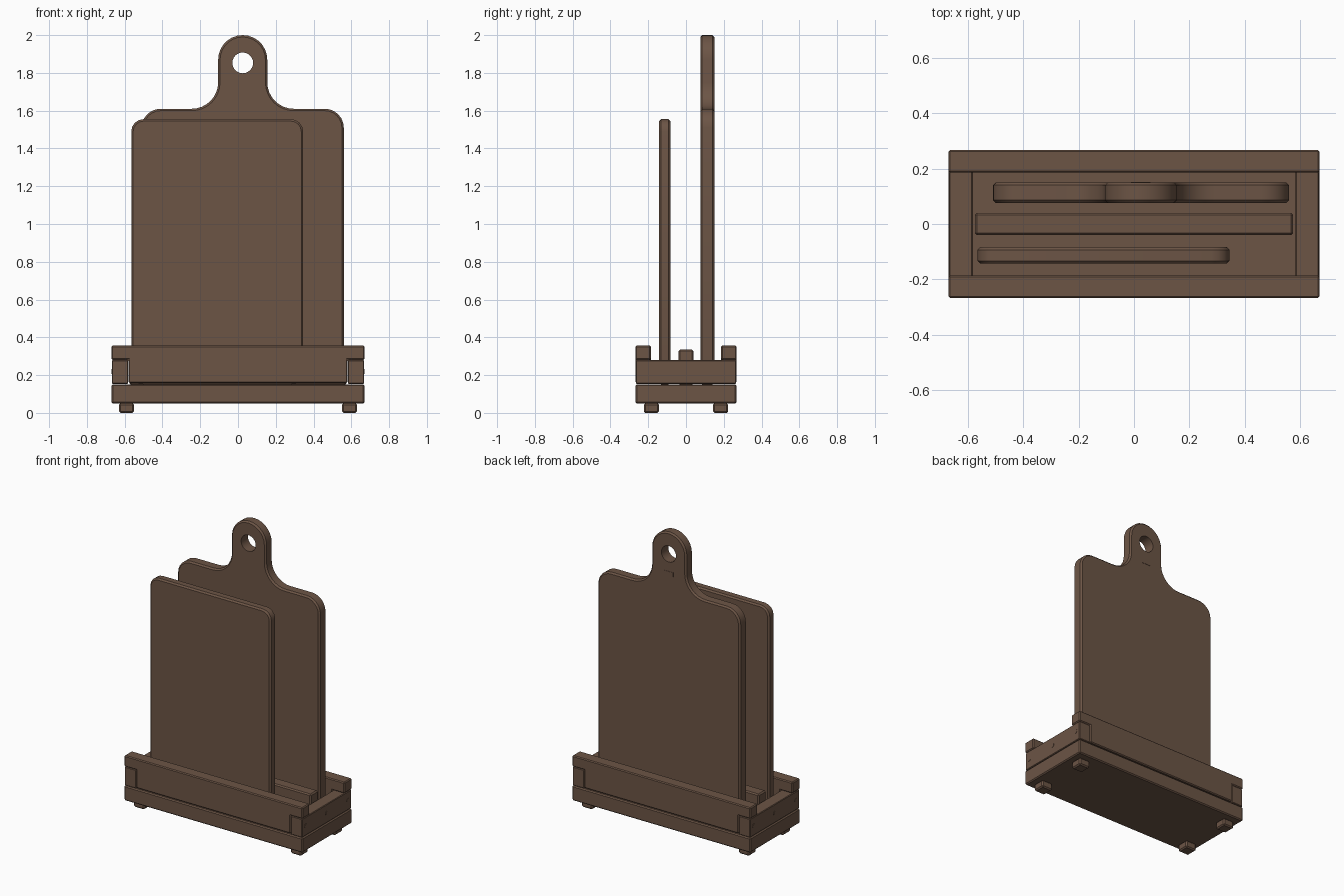
import bpy, bmesh, math
from mathutils import Matrix

if "Cube" in bpy.data.objects:
    bpy.data.objects.remove(bpy.data.objects["Cube"])

wood = bpy.data.materials.new("walnut")
wood.diffuse_color = (0.15, 0.09, 0.06, 1)
wood.use_nodes = True
wood.node_tree.nodes["Principled BSDF"].inputs["Base Color"].default_value = wood.diffuse_color


def finish(bm, name, bevel=0.0, segments=1):
    bmesh.ops.recalc_face_normals(bm, faces=bm.faces[:])
    me = bpy.data.meshes.new(name)
    bm.to_mesh(me)
    bm.free()
    ob = bpy.data.objects.new(name, me)
    bpy.context.collection.objects.link(ob)
    me.materials.append(wood)
    if bevel:
        m = ob.modifiers.new("bevel", 'BEVEL')
        m.width, m.segments = bevel, segments
        m.limit_method, m.angle_limit = 'ANGLE', math.radians(50)
    return ob


def box(name, x0, x1, y0, y1, z0, z1, bevel=0.006):
    bm = bmesh.new()
    bmesh.ops.create_cube(bm, size=1)
    for v in bm.verts:
        v.co = ((x0 + x1) / 2 + v.co.x * (x1 - x0),
                (y0 + y1) / 2 + v.co.y * (y1 - y0),
                (z0 + z1) / 2 + v.co.z * (z1 - z0))
    return finish(bm, name, bevel)


def slab(name, outline, y0, y1, bevel):
    """Extrude an (x, z) outline from y0 to y1."""
    bm = bmesh.new()
    face = bm.faces.new([bm.verts.new((x, y0, z)) for x, z in outline])
    new = bmesh.ops.extrude_face_region(bm, geom=[face])["geom"]
    for v in new:
        if isinstance(v, bmesh.types.BMVert):
            v.co.y = y1
    return finish(bm, name, bevel)


def arc(cx, cz, r, a0, a1, n):
    return [(cx + r * math.cos(math.radians(a0 + (a1 - a0) * i / n)),
             cz + r * math.sin(math.radians(a0 + (a1 - a0) * i / n))) for i in range(n + 1)]


def disc(name, x, y, z, r, depth, axis, sides):
    bm = bmesh.new()
    rot = Matrix.Rotation(math.pi / 2, 4, axis)
    bmesh.ops.create_cone(bm, cap_ends=True, segments=sides, radius1=r, radius2=r,
                          depth=depth, matrix=Matrix.Translation((x, y, z)) @ rot)
    return finish(bm, name)


# Base plank and feet
box("base", -0.67, 0.67, -0.267, 0.267, 0.05, 0.151, 0.007)
for sx in (-1, 1):
    for sy in (-1, 1):
        box("foot", sx * 0.59 - 0.04, sx * 0.59 + 0.04,
            sy * 0.183 - 0.04, sy * 0.183 + 0.04, 0, 0.051, 0.008)

# Long rails, half-lapped over the end blocks
rail = [(-0.58, 0.158), (0.58, 0.158), (0.58, 0.281), (0.67, 0.281),
        (0.67, 0.356), (-0.67, 0.356), (-0.67, 0.281), (-0.58, 0.281)]
slab("front_rail", rail, -0.267, -0.186, 0.006)
slab("back_rail", rail, 0.186, 0.267, 0.006)

# End blocks with dowel plugs
for sx in (-1, 1):
    xs = sorted((sx * 0.582, sx * 0.668))
    box("end_block", *xs, -0.265, 0.265, 0.153, 0.28, 0.004)
    for y in (-0.227, 0, 0.227):
        disc("dowel_plug", sx * 0.665, y, 0.22, 0.014, 0.01, 'Y', 10)

# Middle divider
box("divider", -0.575, 0.575, -0.04, 0.04, 0.15, 0.335, 0.008)

# Plain front board with rounded corners
x0, x1, z0, z1, r = -0.565, 0.345, 0.151, 1.555, 0.065
front = (arc(x1 - r, z0 + r, r, -90, 0, 4) + arc(x1 - r, z1 - r, r, 0, 90, 4)
         + arc(x0 + r, z1 - r, r, 90, 180, 4) + arc(x0 + r, z0 + r, r, 180, 270, 4))
slab("front_board", front, -0.143, -0.083, 0.01)

# Paddle board: right half profile mirrored about the handle centre
cx, half, r, top = 0.025, 0.535, 0.1, 1.61
hw, fr = 0.13, 0.14
side = arc(half - 0.06, 0.211, 0.06, -90, 0, 4)
side += arc(half - r, top - r, r, 0, 90, 6)
side += arc(hw + fr, top + fr, fr, 270, 180, 8)
side += arc(0, 2.0 - hw, hw, 0, 90, 7)[:-1]
paddle_outline = ([(cx + x, z) for x, z in side] + [(cx, 2.0)]
                  + [(cx - x, z) for x, z in reversed(side)])
paddle = slab("paddle_board", paddle_outline, 0.076, 0.15, 0.01)

# Hanging hole in the handle
cutter = disc("hole_cutter", cx, 0.113, 1.853, 0.055, 0.3, 'X', 24)
cut = paddle.modifiers.new("hole", 'BOOLEAN')
cut.operation, cut.object, cut.solver = 'DIFFERENCE', cutter, 'EXACT'
cutter.hide_render = True
bpy.context.view_layer.update()
mesh = bpy.data.meshes.new_from_object(paddle.evaluated_get(bpy.context.evaluated_depsgraph_get()))
paddle.modifiers.clear()
paddle.data = mesh
bpy.data.objects.remove(cutter)

# Small blank inlay on the back of the handle
box("handle_inlay", cx - 0.035, cx + 0.035, 0.145, 0.152, 1.705, 1.735, 0)

# Smooth shading on curved edges only
bpy.ops.object.select_all(action='DESELECT')
for ob in bpy.context.collection.objects:
    if ob.name.startswith(("paddle", "front_board", "dowel")):
        ob.select_set(True)
        bpy.context.view_layer.objects.active = ob
bpy.ops.object.shade_smooth_by_angle(angle=math.radians(30))
